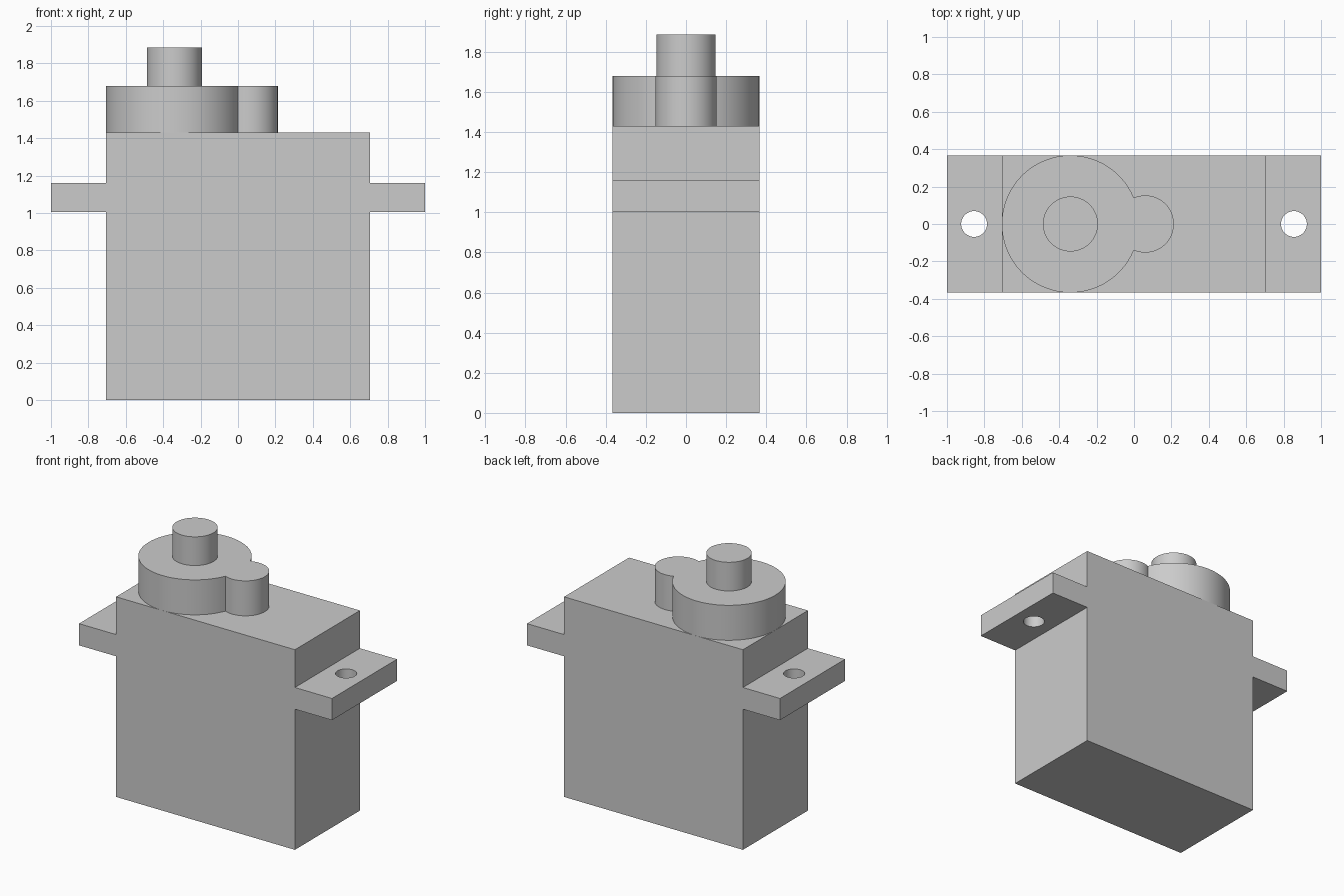
import bpy
import bmesh
from math import radians, acos, pi, cos, sin
from mathutils import Matrix, Vector

cube = bpy.data.objects.get("Cube")
if cube:
    bpy.data.objects.remove(cube, do_unlink=True)

# Single matte grey plastic
grey = bpy.data.materials.new("grey_plastic")
grey.use_nodes = True
colour = (0.6, 0.6, 0.6, 1)
grey.diffuse_color = colour
grey.node_tree.nodes["Principled BSDF"].inputs["Base Color"].default_value = colour

HALF_X, HALF_Y, TOP = 0.707, 0.367, 1.43
EAR_LOW, EAR_HIGH = 1.005, 1.16
GEAR_X, PINION_X, PINION_R = -0.34, 0.06, 0.153
CAP_TOP, SHAFT_TOP = 1.68, 1.885


def extrude(name, outline, direction):
    """Closed prism from an outline of 3D points."""
    bm = bmesh.new()
    face = bm.faces.new([bm.verts.new(p) for p in outline])
    swept = bmesh.ops.extrude_face_region(bm, geom=[face])["geom"]
    verts = [v for v in swept if isinstance(v, bmesh.types.BMVert)]
    bmesh.ops.translate(bm, verts=verts, vec=Vector(direction))
    bmesh.ops.recalc_face_normals(bm, faces=bm.faces)
    mesh = bpy.data.meshes.new(name)
    bm.to_mesh(mesh)
    bm.free()
    mesh.materials.append(grey)
    obj = bpy.data.objects.new(name, mesh)
    bpy.context.collection.objects.link(obj)
    return obj


def arc(x, z, radius, start, end, steps):
    angles = [start + (end - start) * i / steps for i in range(steps + 1)]
    return [(x + radius * cos(a), radius * sin(a), z) for a in angles]


def cylinder(name, x, radius, low, high):
    return extrude(name, arc(x, low, radius, 0, 2 * pi, 64)[:-1], (0, 0, high - low))


def smooth(obj):
    bpy.ops.object.select_all(action="DESELECT")
    obj.select_set(True)
    bpy.context.view_layer.objects.active = obj
    bpy.ops.object.shade_smooth_by_angle(angle=radians(30))


# Case with mounting ears, from a mirrored front profile
half = [(HALF_X, 0), (HALF_X, EAR_LOW), (1, EAR_LOW),
        (1, EAR_HIGH), (HALF_X, EAR_HIGH), (HALF_X, TOP)]
profile = half + [(-x, z) for x, z in reversed(half)]
case = extrude("case", [(x, -HALF_Y, z) for x, z in profile], (0, 2 * HALF_Y, 0))

# Screw holes through the ears
for side in (-1, 1):
    cutter = cylinder("hole_cutter", side * 0.855, 0.069, EAR_LOW - 0.1, EAR_HIGH + 0.1)
    cutter.hide_render = True
    cut = case.modifiers.new("screw_hole", "BOOLEAN")
    cut.operation, cut.solver, cut.object = "DIFFERENCE", "EXACT", cutter
    bpy.context.view_layer.objects.active = case
    bpy.ops.object.modifier_apply(modifier=cut.name)
    bpy.data.objects.remove(cutter, do_unlink=True)
smooth(case)

# Gear housing: one outline joining the large and small rounds
gap = PINION_X - GEAR_X
meet = (gap ** 2 + HALF_Y ** 2 - PINION_R ** 2) / (2 * gap)
big = acos(meet / HALF_Y)
small = acos((meet - gap) / PINION_R)
outline = arc(GEAR_X, TOP, HALF_Y, big, 2 * pi - big, 64)
outline += arc(PINION_X, TOP, PINION_R, -small, small, 40)[1:-1]
smooth(extrude("gear_housing", outline, (0, 0, CAP_TOP - TOP)))

# Output shaft
smooth(cylinder("output_shaft", GEAR_X, 0.147, CAP_TOP, SHAFT_TOP))
